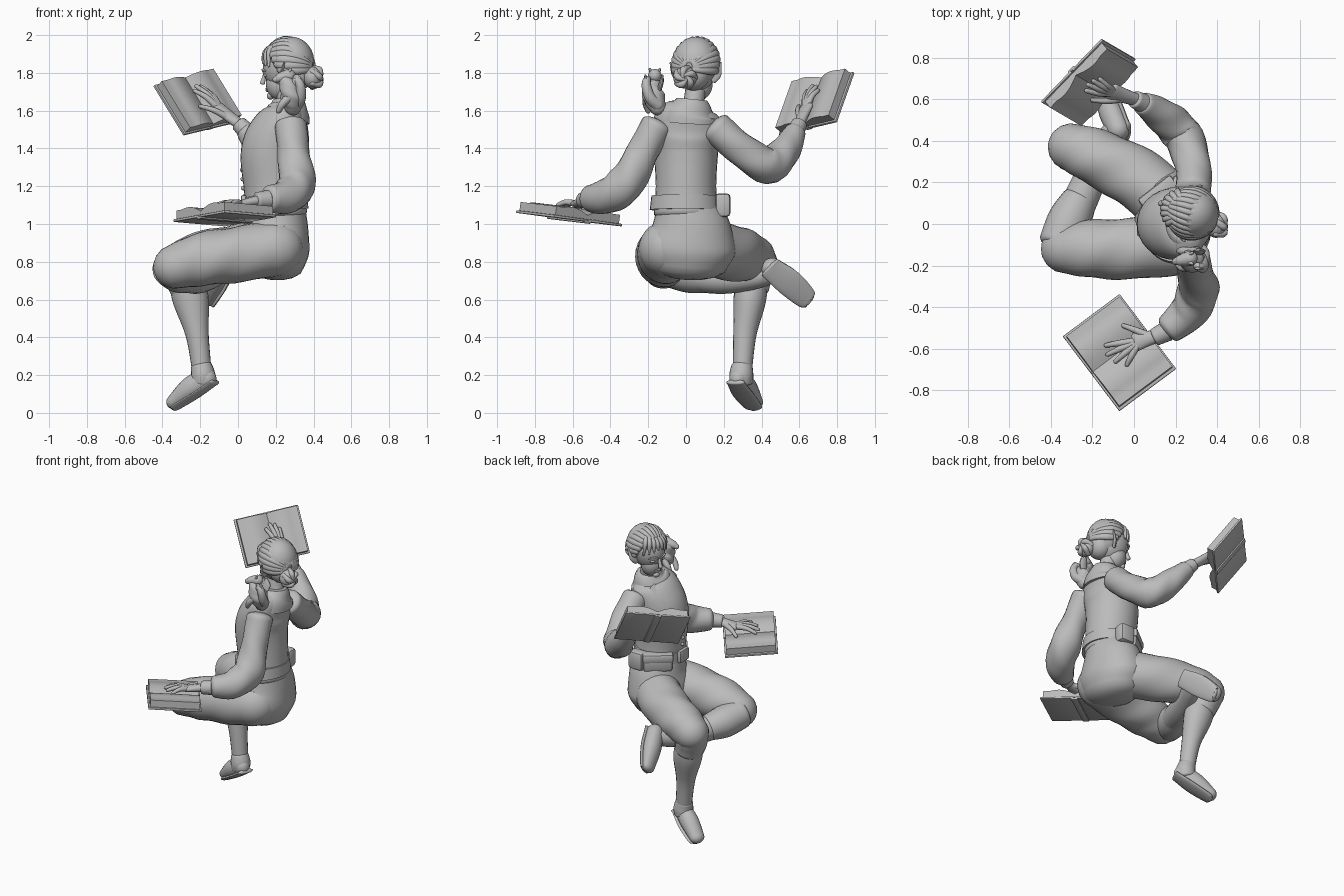
import bpy, bmesh, math
from mathutils import Vector, Matrix

if "Cube" in bpy.data.objects:
    bpy.data.objects.remove(bpy.data.objects["Cube"])

V = Vector
grey = bpy.data.materials.new("plain grey")
grey.use_nodes = True
grey.diffuse_color = (0.5, 0.5, 0.5, 1)
grey.node_tree.nodes["Principled BSDF"].inputs["Base Color"].default_value = (0.5, 0.5, 0.5, 1)


def finish(name, bm, angle=50):
    bmesh.ops.recalc_face_normals(bm, faces=bm.faces)
    mesh = bpy.data.meshes.new(name)
    bm.to_mesh(mesh)
    bm.free()
    ob = bpy.data.objects.new(name, mesh)
    bpy.context.collection.objects.link(ob)
    mesh.materials.append(grey)
    bpy.ops.object.select_all(action='DESELECT')
    ob.select_set(True)
    bpy.context.view_layer.objects.active = ob
    bpy.ops.object.shade_smooth_by_angle(angle=math.radians(angle))


def spline(pts, steps):
    """Catmull-Rom through tuples of any length."""
    out, n = [], len(pts)
    for i in range(n - 1):
        p0, p1, p2, p3 = (pts[max(0, min(n - 1, i + k))] for k in (-1, 0, 1, 2))
        for s in range(steps):
            t = s / steps
            out.append([0.5 * (2 * b + (c - a) * t + (2 * a - 5 * b + 4 * c - d) * t * t
                               + (3 * b - a - 3 * c + d) * t ** 3)
                        for a, b, c, d in zip(p0, p1, p2, p3)])
    return out + [list(pts[-1])]


def tube(name, pts, ref=(0, 0, 1), cap=1.0, seg=20, steps=6, fold=0.0):
    """Loft of ellipses: each point is x, y, z, side radius, optional radius along ref."""
    rows = spline([p if len(p) == 5 else (*p, p[3]) for p in pts], steps)
    pos = [V(r[:3]) for r in rows]
    bm, rings, n = bmesh.new(), [], len(rows)
    for i, r in enumerate(rows):
        t = (pos[min(i + 1, n - 1)] - pos[max(i - 1, 0)]).normalized()
        a = V(ref).cross(t).normalized()
        b = t.cross(a)
        rounds = [(0, 1)]
        if cap and i in (0, n - 1):
            sgn = -1 if i == 0 else 1
            rounds = [(sgn * cap * min(r[3:]) * math.sin(k), math.cos(k)) for k in (0, .4, .8, 1.15, 1.45)]
            rounds = rounds[::sgn]
        for off, sc in rounds:
            ring = []
            for j in range(seg):
                g = math.tau * j / seg
                w = sc * (1 + fold * math.sin(3 * g + i * 0.9) * math.sin(math.pi * i / (n - 1)))
                ring.append(bm.verts.new(pos[i] + t * off + a * (r[3] * w * math.cos(g))
                                         + b * (r[4] * w * math.sin(g))))
            rings.append(ring)
    for p, q in zip(rings, rings[1:]):
        for j in range(seg):
            bm.faces.new((p[j], p[j - 1], q[j - 1], q[j]))
    bm.faces.new(rings[0])
    bm.faces.new(rings[-1])
    finish(name, bm)


def ball(name, loc, size, rot=Matrix()):
    bm = bmesh.new()
    bmesh.ops.create_uvsphere(bm, u_segments=24, v_segments=16, radius=1,
                              matrix=Matrix.Translation(loc) @ rot @ Matrix.Diagonal((*size, 1)))
    finish(name, bm)


def box(name, loc, size, rot=Matrix(), bevel=0.01):
    bm = bmesh.new()
    bmesh.ops.create_cube(bm, size=1, matrix=Matrix.Diagonal((*size, 1)))
    bmesh.ops.bevel(bm, geom=bm.edges[:], offset=bevel, segments=2, affect='EDGES', profile=0.5)
    bm.transform(Matrix.Translation(loc) @ rot)
    finish(name, bm, 30)


# Torso, hips and belt
X = (1, 0, 0)
tube("vest", [(.205, 0, 1.05, .17, .16), (.195, 0, 1.2, .16, .165), (.185, 0, 1.38, .17, .17),
              (.22, .003, 1.5, .178, .15), (.26, .008, 1.58, .168, .105), (.27, .015, 1.625, .115, .08)],
     X, cap=.2, seg=32)
tube("hips", [(.2, 0, 1.09, .165, .155), (.2, .02, .98, .217, .172), (.19, .015, .87, .25, .188),
              (.18, .01, .79, .215, .17)], X, cap=.5, seg=32)
tube("belt", [(.203, -.005, 1.075, .187, .17), (.2, -.005, 1.15, .178, .168)], X, cap=0, seg=32, steps=1)
box("belt_buckle", (.03, -.01, 1.11), (.03, .1, .085))
hip = Matrix.Rotation(math.radians(38), 4, 'Z')
box("front_pouch", (.12, .145, 1.095), (.19, .07, .12), hip, .02)
box("front_pouch_flap", (.117, .149, 1.13), (.2, .075, .06), hip, .015)
box("hip_pouch", (.24, .195, 1.1), (.11, .08, .125), bevel=.02)

# Neck, collar and vest front
tube("neck", [(.28, .02, 1.55, .065), (.265, .04, 1.64, .055), (.245, .055, 1.74, .055)], X)
tube("collar", [(.255, .015, 1.545, .155, .125), (.26, .018, 1.585, .145, .118), (.265, .028, 1.625, .11, .098),
                (.265, .032, 1.66, .08, .08)], X, cap=0, seg=32)
for s in (-1, 1):
    tube("lapel", [(.18, .02 + s * .095, 1.6, .03, .008), (.09, .01 + s * .075, 1.51, .032, .009),
                   (.03, s * .03, 1.39, .012, .009)], X, seg=12)
for i in range(5):
    ball("button", (.022 + .003 * abs(i - 2), 0, 1.19 + .048 * i), (.012, .012, .012))

# Sleeves and cuffs
tube("left_sleeve", [(.28, -.155, 1.52, .086), (.295, -.235, 1.37, .085), (.31, -.32, 1.215, .1),
                     (.26, -.425, 1.145, .092), (.17, -.505, 1.135, .072)], X, fold=.04, cap=.4)
tube("right_sleeve", [(.285, .16, 1.51, .086), (.285, .28, 1.405, .086), (.23, .43, 1.31, .096),
                      (.13, .525, 1.39, .082), (.045, .58, 1.49, .056)], X, fold=.04, cap=.4)
tube("left_cuff", [(.16, -.515, 1.13, .05), (.1, -.545, 1.125, .043)], cap=.2)
tube("right_cuff", [(.045, .58, 1.49, .048), (.005, .6, 1.53, .042)], cap=.2)

# Breeches and stockings
tube("left_thigh", [(.2, -.1, .87, .148), (0, -.118, .84, .147), (-.2, -.12, .81, .14), (-.33, -.12, .775, .118)],
     fold=.03, seg=28)
tube("right_thigh", [(.2, .07, .89, .15), (0, .23, .85, .148), (-.2, .33, .825, .133), (-.3, .37, .795, .115)],
     fold=.03, seg=28)
tube("left_breeches_cuff", [(-.36, -.1, .77, .1), (-.31, .02, .74, .105), (-.26, .12, .72, .085)], cap=.3)
tube("right_breeches_cuff", [(-.31, .37, .79, .105), (-.285, .35, .72, .105), (-.265, .345, .65, .093)], X, cap=.3)
tube("left_shin", [(-.3, .02, .73, .085), (-.22, .2, .71, .08), (-.14, .38, .72, .062), (-.1, .45, .74, .052)])
tube("right_shin", [(-.28, .345, .72, .088), (-.25, .338, .6, .086, .096), (-.217, .312, .42, .062),
                    (-.195, .3, .25, .052), (-.19, .295, .18, .05)], X)
tube("right_shoe_collar", [(-.195, .297, .25, .056), (-.185, .293, .2, .064), (-.19, .295, .16, .06)], X, cap=.3)


# Shoes: an upper with a thin sole along its underside
def shoe(side, path, up):
    tube(side + "_shoe", path, up)
    d = (V(path[-1][:3]) - V(path[0][:3])).normalized()
    down = -(V(up) - d * V(up).dot(d)).normalized()
    sole = [(*(V(p[:3]) + down * p[4] * .75), p[3] + .004, .015) for p in path]
    tube(side + "_sole", [(*(V(sole[0][:3]) - d * .025), *sole[0][3:])] + sole
         + [(*(V(sole[-1][:3]) + d * .02), .03, .013)], up, cap=.6)


shoe("right", [(-.165, .28, .185, .05, .058), (-.25, .318, .13, .06, .062), (-.338, .36, .058, .05, .04)],
     (0, 0, 1))
shoe("left", [(-.075, .455, .765, .058, .055), (-.115, .545, .695, .068, .056), (-.15, .635, .61, .053, .035)],
     (-1, 0, .1))


# Open books, each with a hand resting on the pages
def book_and_hand(side, size, centre, u, h, wrist, palm, tips):
    u, h, c = V(u).normalized(), V(h).normalized(), V(centre)
    n = u.cross(h).normalized()
    h = n.cross(u)
    rot = Matrix((u, h, n)).transposed().to_4x4()
    at = lambda a, b, k: c + u * a + h * b + n * k
    for s in (-1, 1):
        box(side + "_book_cover", at(s * .116 * size, 0, .006), (.222 * size, .342 * size, .014), rot, .004)
        bm = bmesh.new()
        top = [(s * .212 * t, .03 + .036 * math.sin(math.pi * min(1, t * 1.25 + .05) * .7))
               for t in [i / 12 for i in range(13)]]
        prof = [(0, .012)] + top + [(s * .212, .012)]
        face = bm.faces.new([bm.verts.new((x * size, -.16 * size, z)) for x, z in prof])
        ext = bmesh.ops.extrude_face_region(bm, geom=[face])["geom"]
        bmesh.ops.translate(bm, vec=(0, .32 * size, 0),
                            verts=[g for g in ext if isinstance(g, bmesh.types.BMVert)])
        bm.transform(Matrix.Translation(c) @ rot)
        finish(side + "_book_pages", bm, 35)
    box(side + "_book_spine", at(0, 0, -.002), (.045, .34 * size, .016), rot, .006)
    w, p = V(wrist), at(*palm)
    tube(side + "_palm", [(*w, .032, .027), (*w.lerp(p, .5), .038, .025), (*p, .047, .021)], n, seg=16)
    for i, (a, b) in enumerate(tips):
        tip, thumb = at(a, b, .07), i == len(tips) - 1
        base = w.lerp(p, .35 if thumb else .85) + (tip - p) * .18
        mid = base.lerp(tip, .55) + n * .012
        tube(side + ("_thumb" if thumb else "_finger"),
             [(*base, .019), (*mid, .0155), (*tip, .011)], n, seg=10, steps=4)


book_and_hand("right", .94, (-.223, .695, 1.634), (.29, .3, .07), (-.16, .1, .27), (.005, .6, 1.53),
              (.035, -.09, .09), [(-.03, .045), (0, .07), (.03, .06), (.055, .03), (-.055, -.05)])
book_and_hand("left", 1, (-.07, -.62, 1.024), (.28, -.37, .05), (.28, .21, -.025), (.11, -.54, 1.125),
              (.014, .09, .085), [(-.06, -.035), (-.02, -.055), (.03, -.045), (.075, -.01), (-.085, .09)])

# Head, in its own frame: forward, side, up
fwd = V((-.94, .29, -.1)).normalized()
side = V((0, 0, 1)).cross(fwd).normalized()
up = fwd.cross(side)
turn = Matrix((fwd, side, up)).transposed().to_4x4()
head = lambda f, s, z: V((.255, .06, 1.82)) + fwd * f + side * s + up * z
ball("skull", head(0, 0, .01), (.125, .098, .13), turn)
ball("jaw", head(.045, 0, -.075), (.072, .07, .085), turn)
ball("chin", head(.1, 0, -.132), (.02, .024, .02), turn)
tube("nose", [(*head(.118, 0, -.01), .009), (*head(.132, 0, -.045), .012), (*head(.138, 0, -.06), .014)],
     seg=12, cap=.6)
for z in (-.092, -.103):
    ball("lip", head(.112, 0, z), (.011, .024, .007), turn)
for s in (-1, 1):
    ball("eye", head(.1, s * .038, -.022), (.016, .018, .011), turn)
    tube("eyebrow", [(*head(.122, s * .015, .0), .006), (*head(.116, s * .042, .008), .007),
                     (*head(.096, s * .066, 0), .004)], seg=8)
    tube("pointed_ear", [(*head(.0, s * .09, -.06), .018, .01), (*head(-.01, s * .115, -.025), .024, .01),
                         (*head(-.035, s * .14, .03), .004, .004)], fwd, seg=12)

# Hair swept back into a bun, with a short parted fringe
ball("hair_base", head(-.036, 0, .035), (.118, .12, .133), turn)
ball("nape_hair", head(-.062, 0, -.03), (.08, .088, .09), turn)
for i in range(17):
    lat = math.radians(-104 + 13 * i)
    first = 44 + 34 * abs(lat / 1.8) ** 2
    pts = []
    for k in range(7):
        th = math.radians(first + (166 - first) * k / 6)
        r = .026 - .0022 * abs(k - 2)
        pts.append((*head(-.024 + .12 * math.cos(th), .115 * math.sin(th) * math.sin(lat),
                          .03 + .132 * math.sin(th) * math.cos(lat) - .006 * k), r, r * .75))
    tube("hair_lock", pts, side, seg=10, steps=3)
for s in (-.09, -.068, -.04, -.012, .02, .048, .074, .092):
    out = math.sqrt(1 - (s / .105) ** 2)
    tube("fringe_lock", [(*head(.045 * out, s * .5, .135), .014), (*head(.02 + .08 * out, s * .85, .1), .016),
                         (*head(.015 + .105 * out, s * 1.02, .068 - abs(s) * .5), .006)], side, seg=10)
bun = V((.395, -.005, 1.775))
ball("bun", bun, (.05, .062, .058))
for i in range(5):
    g = math.tau * i / 5
    o = V((0, math.cos(g), math.sin(g)))
    q = V((0, -o.z, o.y))
    tube("bun_twist", [(*(bun + o * .052), .016), (*(bun + V((.036, 0, 0)) + o * .035 + q * .02), .018),
                       (*(bun + V((.046, 0, 0)) + q * .012), .01)], X, seg=10)

# Small winged creature perched on the left shoulder
tube("creature_body", [(.29, -.15, 1.62, .045), (.285, -.17, 1.67, .058), (.27, -.18, 1.72, .05),
                       (.25, -.17, 1.76, .037)], X, fold=.06)
tube("creature_head", [(.27, -.165, 1.785, .036), (.225, -.175, 1.775, .027), (.2, -.18, 1.765, .017)])
tube("creature_tail", [(.31, -.15, 1.63, .034), (.33, -.19, 1.67, .03), (.33, -.21, 1.73, .025),
                       (.31, -.205, 1.765, .02), (.29, -.195, 1.74, .012)], X, seg=12)
for s in (-1, 1):
    tube("creature_horn", [(.265, -.165 + s * .018, 1.8, .012), (.28, -.165 + s * .026, 1.82, .007)], X, seg=8)
    tube("creature_leg", [(.27, -.17 + s * .035, 1.67, .024), (.235, -.17 + s * .04, 1.635, .02),
                          (.215, -.165 + s * .035, 1.6, .015)], X, seg=10)
    tube("creature_wing", [(.3, -.17 + s * .025, 1.7, .012, .022), (.315, -.17 + s * .04, 1.75, .012, .03),
                           (.305, -.17 + s * .045, 1.785, .006, .014)], X, seg=10)
